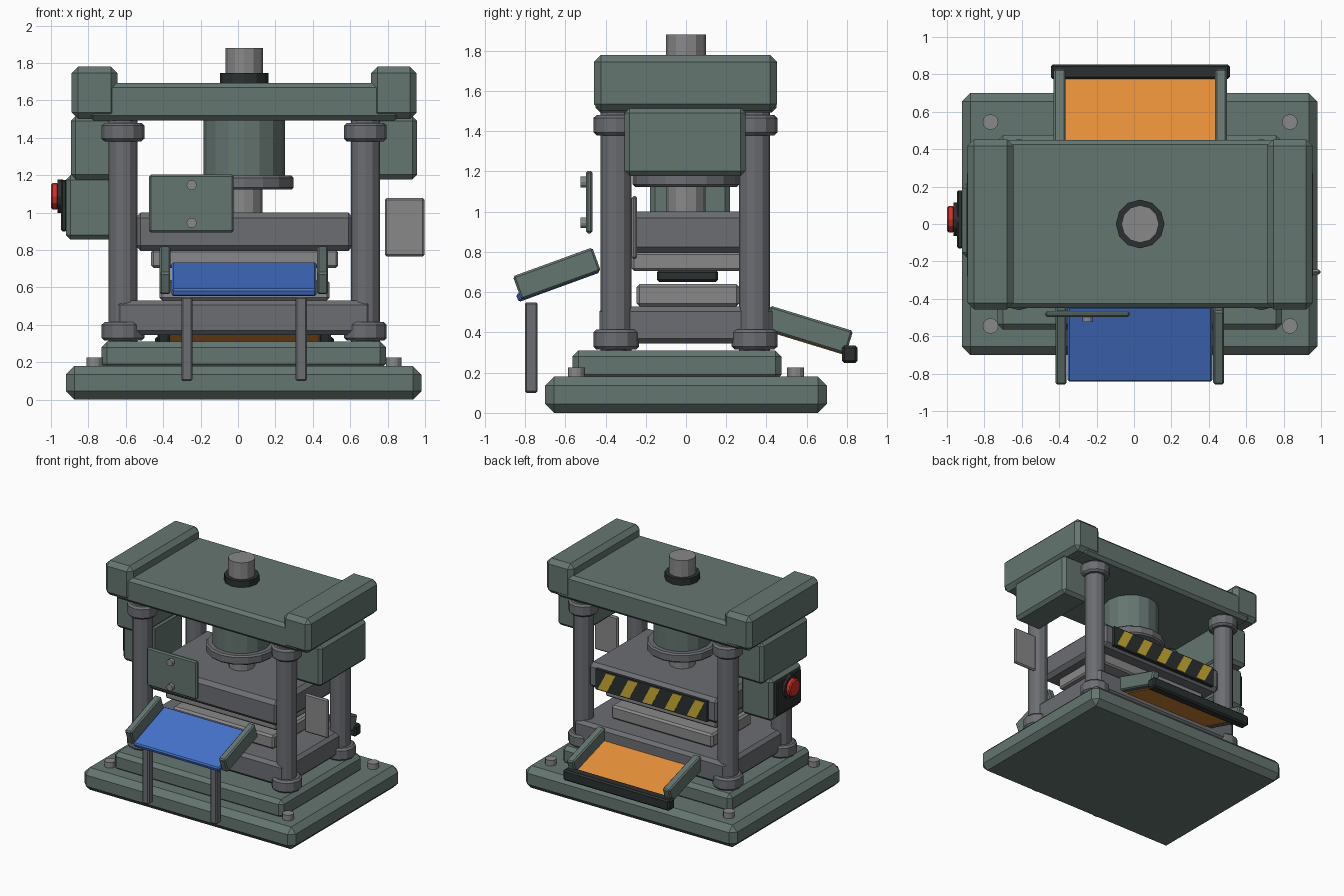
import bpy, math

if "Cube" in bpy.data.objects:
    bpy.data.objects.remove(bpy.data.objects["Cube"])

CX = 0.033  # machine centre line in x


def mat(name, r, g, b):
    m = bpy.data.materials.new(name)
    m.diffuse_color = (r, g, b, 1)
    m.use_nodes = True
    m.node_tree.nodes["Principled BSDF"].inputs["Base Color"].default_value = m.diffuse_color
    return m


GREEN = mat("painted_green", 0.13, 0.18, 0.165)
STEEL = mat("dark_steel", 0.15, 0.155, 0.17)
LIGHT = mat("light_steel", 0.25, 0.25, 0.25)
BLACK = mat("black", 0.025, 0.03, 0.03)
BLUE = mat("blue_tray", 0.06, 0.17, 0.6)
ORANGE = mat("orange_tray", 0.8, 0.28, 0.04)
YELLOW = mat("hazard_yellow", 0.6, 0.42, 0.03)
RED = mat("button_red", 0.65, 0.03, 0.02)


def finish(ob, name, m, bevel):
    ob.name = name
    ob.data.materials.append(m)
    if bevel:
        b = ob.modifiers.new("chamfer", 'BEVEL')
        b.width = bevel
        b.segments = 1
        b.limit_method = 'ANGLE'
        b.angle_limit = math.radians(40)
    return ob


def box(name, x, y, z, m, bevel=0.01, tilt=0):
    """Box from (min, max) ranges, optionally tilted about its own x axis."""
    c = [(a + b) / 2 for a, b in (x, y, z)]
    s = [b - a for a, b in (x, y, z)]
    hx, hy, hz = (v / 2 for v in s)
    bpy.ops.mesh.primitive_cube_add(size=1, location=c)
    ob = bpy.context.object
    for v in ob.data.vertices:
        v.co = (v.co.x * 2 * hx, v.co.y * 2 * hy, v.co.z * 2 * hz)
    ob.rotation_euler.x = math.radians(tilt)
    return finish(ob, name, m, bevel)


def cyl(name, centre, r, depth, m, axis='z', bevel=0.0, sides=12):
    rot = {'z': (0, 0, 0), 'x': (0, math.pi / 2, 0), 'y': (math.pi / 2, 0, 0)}[axis]
    bpy.ops.mesh.primitive_cylinder_add(vertices=sides, radius=r, depth=depth,
                                        location=centre, rotation=rot)
    return finish(bpy.context.object, name, m, bevel)


def sloped(name, x, cy, cz, length, thick, m, tilt, bevel=0.01):
    return box(name, x, (cy - length / 2, cy + length / 2),
               (cz - thick / 2, cz + thick / 2), m, bevel, tilt)


# Base and plinth
box("base", (-0.92, 0.98), (-0.7, 0.7), (0, 0.18), GREEN, 0.045)
box("plinth", (-0.73, 0.79), (-0.565, 0.475), (0.16, 0.31), GREEN, 0.03)

# Anchor bolts, columns and collars at the four corners
for sx in (-1, 1):
    for sy in (-1, 1):
        cyl("anchor_bolt", (CX + sx * 0.8, sy * 0.545, 0.195), 0.042, 0.06, LIGHT)
        px, py = CX + sx * 0.648, sy * 0.344 - 0.003
        cyl("column", (px, py, 0.9), 0.077, 1.22, STEEL)
        cyl("upper_collar", (px, py, 1.43), 0.114, 0.1, STEEL, bevel=0.015)
        cyl("lower_collar", (px, py, 0.365), 0.114, 0.1, STEEL, bevel=0.015)

# Bed, dies and ram
box("bed", (-0.655, 0.715), (-0.43, 0.43), (0.345, 0.53), STEEL, 0.025)
box("lower_die", (-0.42, 0.49), (-0.245, 0.265), (0.53, 0.64), LIGHT, 0.015)
box("punch", (-0.31, 0.38), (-0.145, 0.16), (0.65, 0.71), BLACK, 0.012)
box("upper_die", (-0.465, 0.535), (-0.27, 0.275), (0.705, 0.8), LIGHT, 0.012)
box("ram", (-0.55, 0.62), (-0.38, 0.38), (0.795, 1.0), STEEL, 0.03)

# Hazard strip on the back of the ram
box("hazard_strip", (-0.47, 0.535), (0.37, 0.4), (0.81, 0.975), BLACK, 0)
for i in range(5):
    x = -0.365 + i * 0.2
    me = bpy.data.meshes.new("hazard_stripe")
    prof = [(x - 0.075, 0.82), (x + 0.01, 0.82), (x + 0.085, 0.965), (x, 0.965)]
    # mirrored so the stripes lean to the right when seen from behind
    pts = [(x - (px - x), y, z) for y in (0.395, 0.404) for px, z in prof]
    me.from_pydata(pts, [], [(0, 1, 2, 3), (7, 6, 5, 4)] +
                   [(j, j + 4, (j + 1) % 4 + 4, (j + 1) % 4) for j in range(4)])
    ob = bpy.data.objects.new("hazard_stripe", me)
    bpy.context.collection.objects.link(ob)
    me.flip_normals() if me.polygons[1].normal.y < 0 else None
    finish(ob, "hazard_stripe", YELLOW, 0)

# Hydraulic cylinder
cyl("cylinder", (CX, 0, 1.34), 0.217, 0.34, GREEN, sides=16)
cyl("cylinder_flange", (CX, 0, 1.16), 0.265, 0.075, STEEL, bevel=0.012, sides=16)
cyl("piston_rod", (CX, 0, 1.06), 0.097, 0.16, LIGHT)
cyl("top_nut", (CX, 0, 1.71), 0.13, 0.07, BLACK)
cyl("top_rod", (CX, 0, 1.78), 0.1, 0.2, LIGHT)

# Crown beam with end caps and side brackets
box("crown", (-0.8, 0.865), (-0.45, 0.45), (1.493, 1.693), GREEN, 0.025)
for name, x in (("left", (-0.89, -0.645)), ("right", (0.712, 0.955))):
    box(name + "_end_cap", x, (-0.457, 0.453), (1.5, 1.78), GREEN, 0.035)
box("left_bracket", (-0.893, -0.64), (-0.305, 0.297), (1.178, 1.515), GREEN, 0.025)
box("right_bracket", (0.7, 0.957), (-0.305, 0.297), (1.178, 1.515), GREEN, 0.025)

# Control box with push button on the left
box("control_box", (-0.92, -0.64), (-0.178, 0.218), (0.855, 1.2), GREEN, 0.025)
box("button_plate", (-0.946, -0.915), (-0.13, 0.18), (0.9, 1.175), BLACK, 0.008)
cyl("button_ring", (-0.95, 0.025, 1.087), 0.09, 0.03, BLACK, 'x')
cyl("stop_button", (-0.98, 0.025, 1.087), 0.07, 0.04, RED, 'x', 0.008)

# Side plate and front cover with bolts
box("side_plate", (0.785, 0.997), (-0.27, -0.243), (0.765, 1.078), LIGHT, 0.01)
box("front_cover", (-0.475, -0.023), (-0.497, -0.465), (0.893, 1.203), GREEN, 0.01)
for z in (1.147, 0.945):
    cyl("cover_bolt", (-0.248, -0.507, z), 0.027, 0.036, LIGHT, 'y')

# Front infeed chute on legs
sloped("infeed_tray", (-0.355, 0.42), -0.637, 0.644, 0.43, 0.042, BLUE, 20)
for x in ((-0.42, -0.36), (0.423, 0.482)):
    sloped("infeed_rail", x, -0.642, 0.692, 0.42, 0.125, GREEN, 20)
for x in ((-0.303, -0.243), (0.308, 0.368)):
    box("infeed_leg", x, (-0.8, -0.738), (0.1, 0.55), STEEL, 0.008)

# Rear outfeed chute with end stop
sloped("outfeed_tray", (-0.37, 0.438), 0.597, 0.362, 0.44, 0.03, ORANGE, -17, 0.005)
for x in ((-0.43, -0.365), (0.433, 0.497)):
    sloped("outfeed_rail", x, 0.607, 0.412, 0.43, 0.122, GREEN, -17)
box("outfeed_stop", (-0.445, 0.513), (0.775, 0.853), (0.248, 0.335), BLACK, 0.012)
